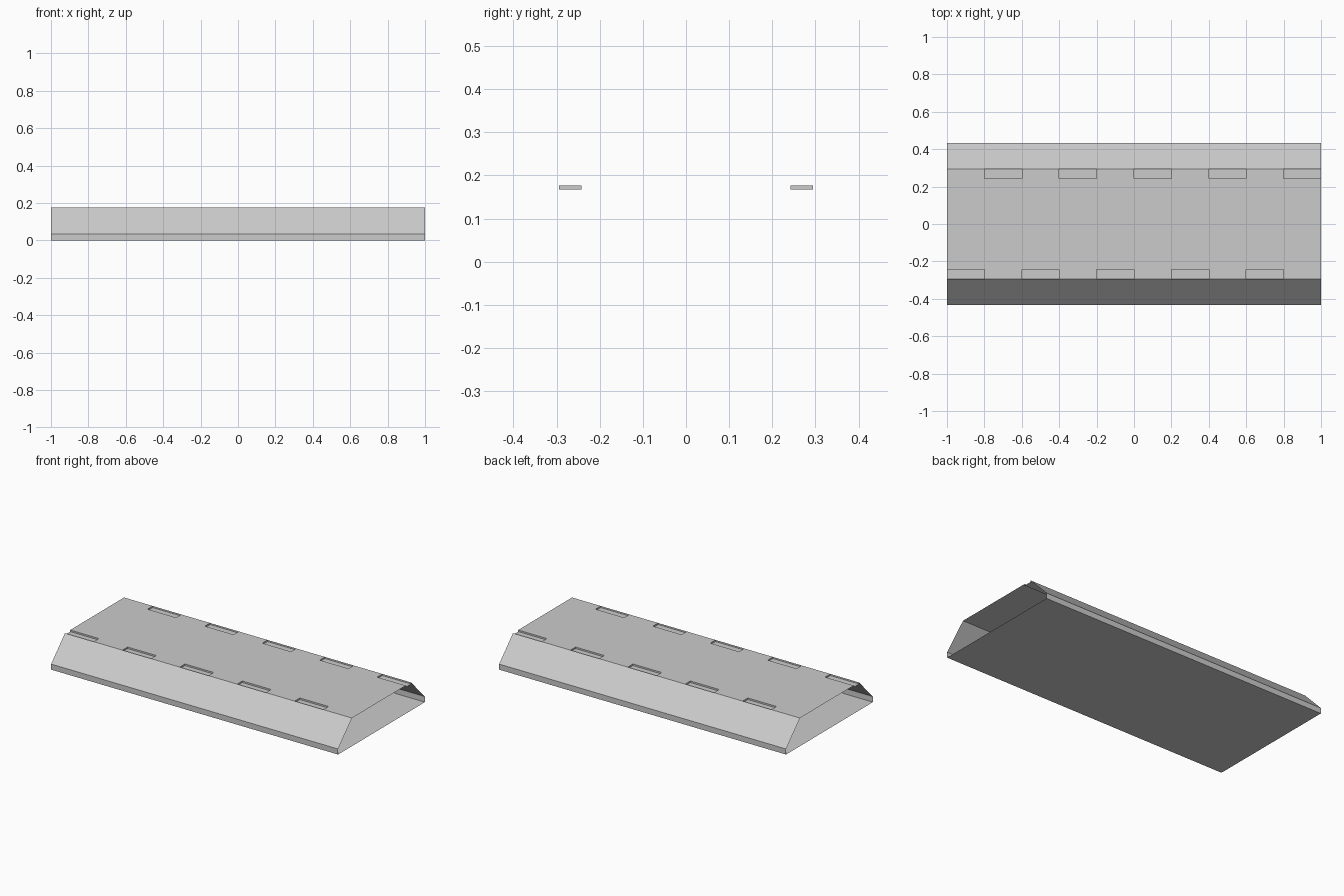
import bpy, bmesh

if "Cube" in bpy.data.objects:
    bpy.data.objects.remove(bpy.data.objects["Cube"])

BOTTOM, INNER, SLOT = 0.432, 0.294, 0.242   # half widths
RIM, TOP, DEPTH = 0.035, 0.177, 0.010       # heights and slot depth
CELL = 0.2


def make_part(name, quads):
    bm = bmesh.new()
    for q in quads:
        bm.faces.new([bm.verts.new(p) for p in q])
    bmesh.ops.remove_doubles(bm, verts=bm.verts, dist=1e-5)
    bmesh.ops.recalc_face_normals(bm, faces=bm.faces)
    me = bpy.data.meshes.new(name)
    bm.to_mesh(me)
    bm.free()
    ob = bpy.data.objects.new(name, me)
    bpy.context.collection.objects.link(ob)
    return ob


def along_x(a, b, x0=-1, x1=1):
    """Quad swept in x between two (y, z) points."""
    return [(x0, *a), (x1, *a), (x1, *b), (x0, *b)]


# Open-ended shell: sloped sides, low vertical rims and floor
profile = [(INNER, TOP), (BOTTOM, RIM), (BOTTOM, 0),
           (-BOTTOM, 0), (-BOTTOM, RIM), (-INNER, TOP)]
make_part("hull_shell", [along_x(b, a) for a, b in zip(profile, profile[1:])])

# Top deck with shallow slots alternating along both edges
deck = [along_x((-SLOT, TOP), (SLOT, TOP))]
low = TOP - DEPTH
for i in range(10):
    x0 = -1 + i * CELL
    x1 = x0 + CELL
    for side, parity in ((-1, 0), (1, 1)):
        a, b = side * SLOT, side * INNER
        if i % 2 != parity:
            deck.append(along_x((a, TOP), (b, TOP), x0, x1))
            continue
        # slot floor, long walls, and end walls except at the open ends
        deck.append(along_x((a, low), (b, low), x0, x1))
        for y in (a, b):
            deck.append(along_x((y, low), (y, TOP), x0, x1))
        for x in (x0, x1):
            if abs(x) < 0.99:
                deck.append([(x, a, low), (x, b, low), (x, b, TOP), (x, a, TOP)])
deck_ob = make_part("slotted_deck", deck)
